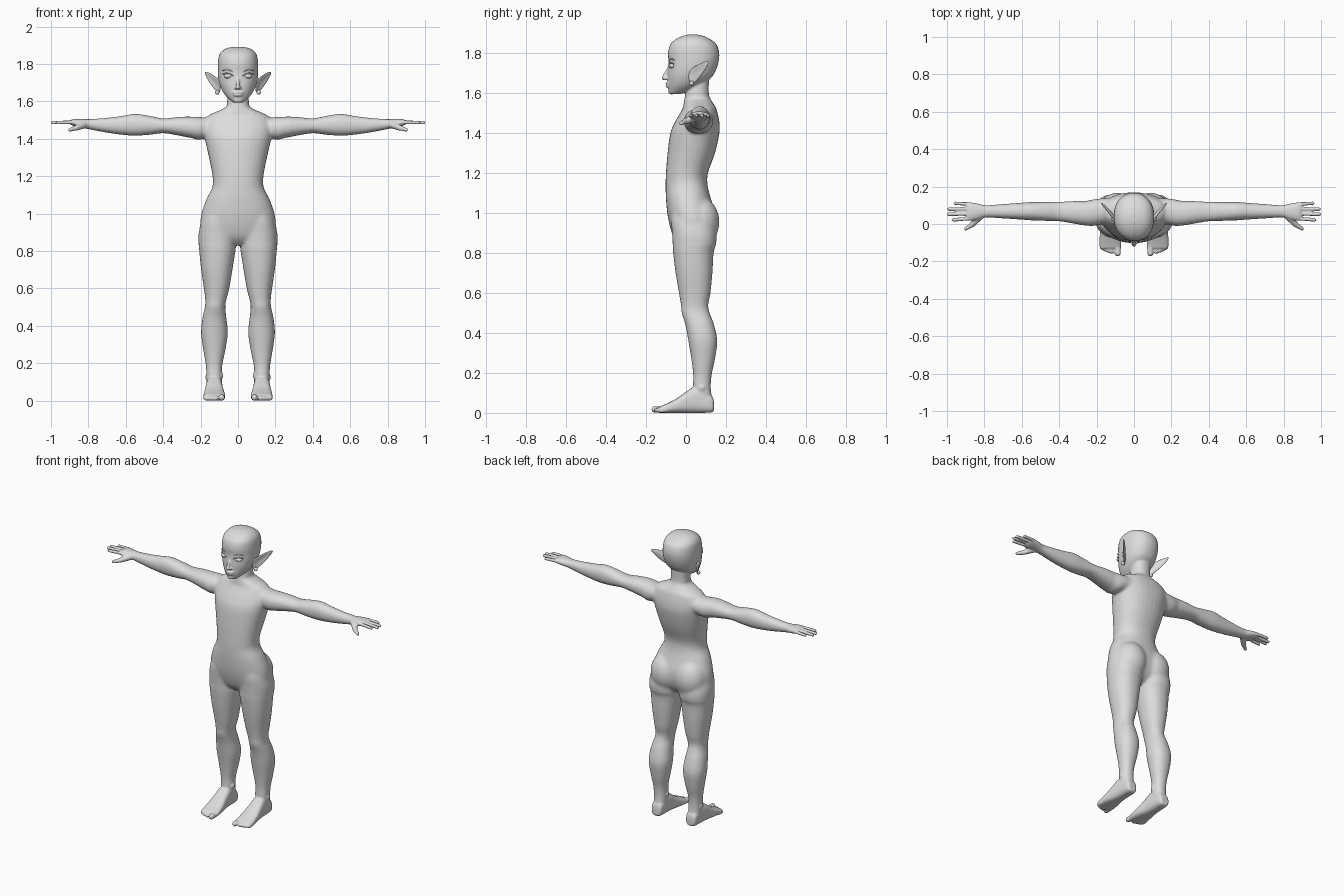
import bpy, bmesh, math
from mathutils import Vector, Matrix

grey = bpy.data.materials.new("skin grey")
grey.diffuse_color = (0.72, 0.72, 0.72, 1)


def finish(bm, name):
    bmesh.ops.recalc_face_normals(bm, faces=bm.faces)
    for f in bm.faces:
        f.smooth = True
    me = bpy.data.meshes.new(name)
    bm.to_mesh(me)
    bm.free()
    me.materials.append(grey)
    ob = bpy.data.objects.new(name, me)
    bpy.context.collection.objects.link(ob)
    return ob


def spline(rows, n=4):
    """Smoothly resample rows of numbers."""
    out = []
    for i in range(len(rows) - 1):
        p = [rows[max(0, min(len(rows) - 1, i + k))] for k in (-1, 0, 1, 2)]
        for j in range(n):
            t = j / n
            out.append([b + .5 * t * (c - a + t * (2 * a - 5 * b + 4 * c - d + t * (3 * (b - c) + d - a)))
                        for a, b, c, d in zip(*p)])
    return out + [list(rows[-1])]


def loft(bm, rows, axis, side=1, power=2.2, n=36):
    """Rows are (position, a min, a max, b min, b max) along the axis."""
    rings = []
    for t, a0, a1, b0, b1 in spline(rows):
        ring = []
        for i in range(n):
            w = 2 * math.pi * i / n
            c, s = math.cos(w), math.sin(w)
            a = (a0 + a1) / 2 + (a1 - a0) / 2 * math.copysign(abs(c) ** (2 / power), c)
            b = (b0 + b1) / 2 + (b1 - b0) / 2 * math.copysign(abs(s) ** (2 / power), s)
            x, y, z = {'x': (t, a, b), 'y': (a, t, b), 'z': (a, b, t)}[axis]
            ring.append(bm.verts.new((x * side, y, z)))
        rings.append(ring)
    for r, q in zip(rings, rings[1:]):
        for i in range(n):
            bm.faces.new((r[i], r[(i + 1) % n], q[(i + 1) % n], q[i]))
    bm.faces.new(rings[0])
    bm.faces.new(rings[-1])


def ball(bm, pos, radii, side=1):
    m = Matrix.Translation((pos[0] * side, pos[1], pos[2])) @ Matrix.Diagonal((*radii, 1))
    bmesh.ops.create_uvsphere(bm, u_segments=20, v_segments=12, radius=1, matrix=m)


def rod(bm, p, q, r0, r1, side=1):
    """Round-ended tapered rod."""
    p, q = [Vector((v[0] * side, v[1], v[2])) for v in (p, q)]
    d = q - p
    m = Matrix.Translation((p + q) / 2) @ d.to_track_quat('Z', 'Y').to_matrix().to_4x4()
    bmesh.ops.create_cone(bm, cap_ends=True, segments=16, radius1=r0, radius2=r1, depth=d.length, matrix=m)
    ball(bm, p, (r0,) * 3)
    ball(bm, q, (r1,) * 3)


def sym(rows):
    return [(z, -w, w, f, b) for z, w, f, b in rows]


bm = bmesh.new()
# Torso and neck: height, half width, front, back
loft(bm, sym([(.83, .07, -.02, .07), (.87, .17, -.058, .12), (.93, .2, -.08, .145), (1.0, .196, -.094, .146),
              (1.08, .168, -.101, .122), (1.14, .138, -.102, .108), (1.2, .136, -.1, .11), (1.3, .155, -.092, .145),
              (1.4, .178, -.078, .167), (1.46, .186, -.052, .166), (1.52, .165, -.018, .152),
              (1.545, .115, -.012, .138), (1.57, .066, -.008, .122), (1.6, .058, -.002, .114),
              (1.67, .056, .01, .115)]), 'z')
# Head
loft(bm, sym([(1.594, .026, -.08, -.03), (1.61, .046, -.087, .02), (1.64, .074, -.09, .08), (1.68, .095, -.092, .13),
              (1.72, .105, -.09, .152), (1.76, .108, -.088, .164), (1.8, .108, -.09, .166), (1.84, .103, -.08, .154),
              (1.865, .089, -.056, .127), (1.883, .063, -.022, .093), (1.892, .025, .012, .055)]), 'z')
# Nose, lips and chin
rod(bm, (0, -.08, 1.735), (0, -.111, 1.675), .007, .011)
ball(bm, (0, -.088, 1.647), (.034, .016, .006))
ball(bm, (0, -.088, 1.634), (.029, .015, .007))
ball(bm, (0, -.073, 1.606), (.024, .017, .014))

for s in (1, -1):
    ball(bm, (.012, -.1, 1.671), (.009, .01, .007), s)
    # Buttock
    ball(bm, (.088, .07, .955), (.105, .098, .125), s)
    # Leg
    loft(bm, [(1.06, .05, .15, -.06, .09), (.97, .03, .192, -.074, .13), (.9, .008, .21, -.07, .15),
              (.85, .008, .211, -.067, .152),
              (.8, .014, .207, -.064, .138), (.7, .03, .197, -.052, .132), (.6, .047, .182, -.035, .122),
              (.54, .062, .175, -.025, .111), (.5, .068, .177, -.021, .118), (.44, .062, .19, -.003, .14),
              (.36, .055, .197, .012, .156), (.27, .068, .185, .027, .145), (.19, .084, .172, .036, .128),
              (.12, .086, .168, .034, .124), (.05, .087, .166, .03, .135)], 'z', s)
    # Foot, ankle bones and toes
    loft(bm, [(.14, .105, .15, .012, .05), (.125, .09, .163, .002, .09), (.05, .084, .17, 0, .13),
              (0, .08, .175, 0, .105), (-.05, .072, .182, 0, .07), (-.1, .068, .185, 0, .045),
              (-.13, .07, .182, 0, .033)], 'y', s, 2.8)
    ball(bm, (.163, .08, .125), (.012, .016, .018), s)
    ball(bm, (.09, .07, .135), (.012, .016, .018), s)
    for x, y, r in ((.087, -.156, .017), (.12, -.147, .013), (.138, -.141, .013), (.155, -.135, .012),
                    (.171, -.127, .012)):
        rod(bm, (x, -.1, .018), (x, y, r), .016, r, s)
    # Arm and palm
    loft(bm, [(.11, .02, .14, 1.43, 1.51), (.2, -.008, .135, 1.395, 1.516), (.25, -.01, .125, 1.404, 1.519),
              (.32, .002, .122, 1.418, 1.516), (.4, .015, .118, 1.43, 1.509), (.47, .017, .117, 1.422, 1.522),
              (.55, .02, .117, 1.417, 1.533), (.62, .025, .112, 1.422, 1.522), (.7, .03, .106, 1.433, 1.512),
              (.79, .035, .1, 1.45, 1.505), (.83, .025, .108, 1.458, 1.506), (.87, .017, .115, 1.466, 1.507),
              (.893, .022, .112, 1.474, 1.502)], 'x', s)
    # Fingers and thumb
    for y0, y1, x in ((.029, .022, .966), (.055, .052, .993), (.081, .08, .99), (.106, .111, .956)):
        rod(bm, (.88, y0, 1.489), (x, y1, 1.486), .0105, .0095, s)
    rod(bm, (.825, .04, 1.475), (.865, -.003, 1.458), .02, .015, s)
    rod(bm, (.865, -.003, 1.458), (.9, -.026, 1.448), .014, .01, s)

# Fuse everything into one smooth skin
body = finish(bm, "body")
m = body.modifiers.new("fuse", 'REMESH')
m.mode = 'VOXEL'
m.voxel_size = .005
m.use_smooth_shade = True
fused = bpy.data.meshes.new_from_object(body.evaluated_get(bpy.context.evaluated_depsgraph_get()))
body.modifiers.clear()
body.data = fused
# Blend the shoulder and hip joints more strongly
joints = body.vertex_groups.new(name="joints")
joints.add([v.index for v in fused.vertices if .84 < v.co.z < 1.14
            or (.09 < abs(v.co.x) < .27 and 1.34 < v.co.z < 1.6 and v.co.y > -.2)], 1, 'REPLACE')
for group, count in (("joints", 50), ("", 4)):
    m = body.modifiers.new("soften", 'SMOOTH')
    m.factor = .5
    m.iterations = count
    m.vertex_group = group

for s, side in ((1, "left"), (-1, "right")):
    # Pointed ear, dished in the middle
    bm = bmesh.new()
    rim = [bm.verts.new((x * s, y, z)) for x, y, z in
           ((.098, .022, 1.638), (.092, .01, 1.675), (.098, .013, 1.707), (.115, .035, 1.73), (.15, .078, 1.752),
            (.19, .128, 1.77), (.165, .1, 1.72), (.143, .075, 1.685), (.115, .045, 1.65))]
    mid = bm.verts.new((.108 * s, .048, 1.694))
    for i in range(len(rim)):
        bm.faces.new((rim[i], rim[(i + 1) % len(rim)], mid))
    ear = finish(bm, side + " ear")
    m = ear.modifiers.new("thickness", 'SOLIDIFY')
    m.thickness = .012
    m.offset = 0
    m = ear.modifiers.new("round", 'SUBSURF')
    m.levels = m.render_levels = 2
    # Earring
    bm = bmesh.new()
    ball(bm, (.111, .028, 1.648), (.012,) * 3, s)
    finish(bm, side + " earring")
    # Eye
    bm = bmesh.new()
    ball(bm, (.05, -.069, 1.735), (.026, .017, .013), s)
    finish(bm, side + " eye")
    # Upper eyelid and brow
    bm = bmesh.new()
    for dy, dz, r in ((0, 0, .003), (.002, .019, .0025)):
        pts = [(.025, -.084 + dy, 1.737 + dz), (.046, -.083 + dy, 1.749 + dz), (.063, -.075 + dy, 1.751 + dz),
               (.08, -.062 + dy, 1.746 + dz)]
        for p, q in zip(pts, pts[1:]):
            rod(bm, p, q, r, r, s)
    finish(bm, side + " eyelid and brow")
